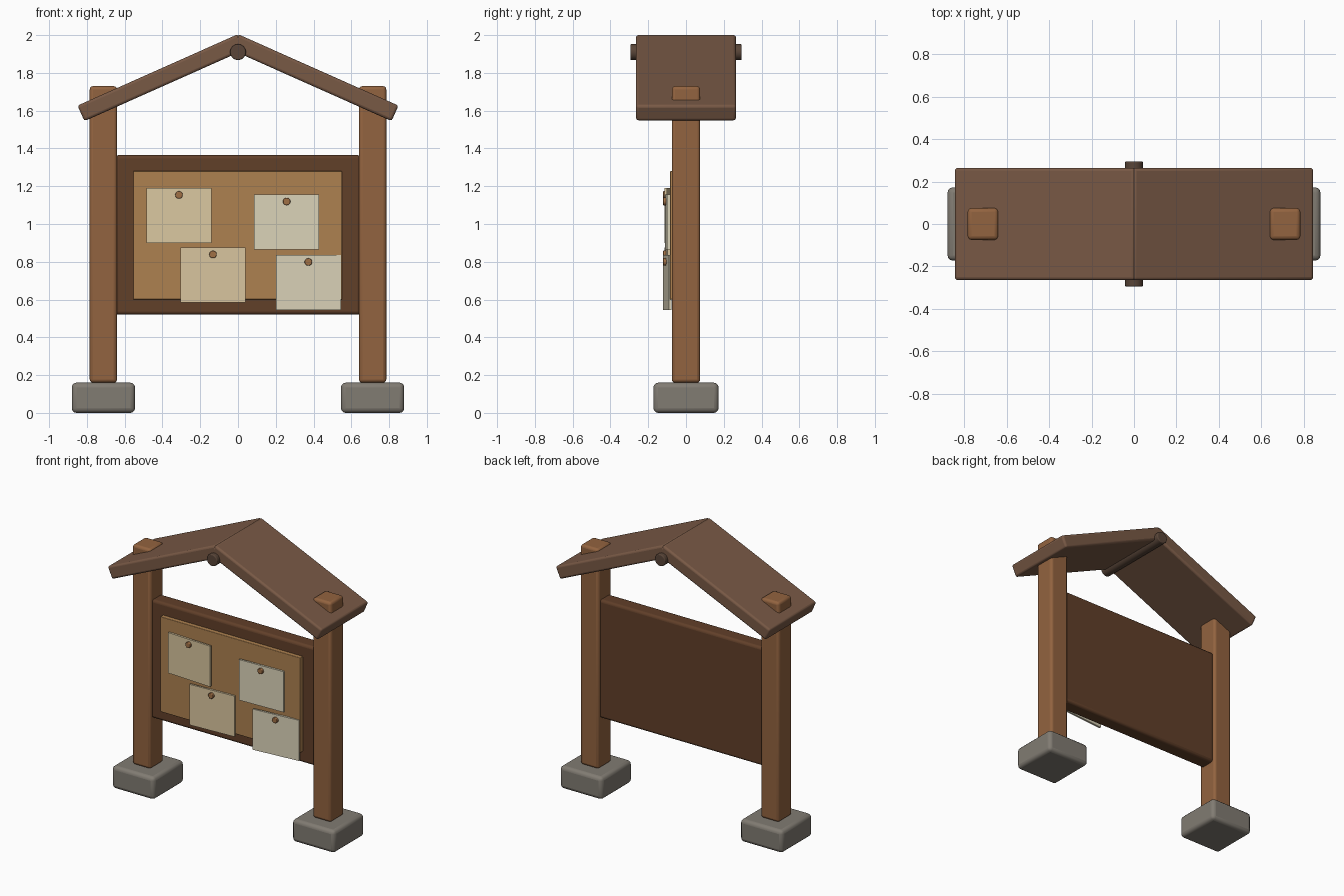
import bpy
from math import radians, sin, cos, pi

if "Cube" in bpy.data.objects:
    bpy.data.objects.remove(bpy.data.objects["Cube"])


def material(name, r, g, b):
    m = bpy.data.materials.new(name)
    m.diffuse_color = (r, g, b, 1)
    m.use_nodes = True
    m.node_tree.nodes["Principled BSDF"].inputs["Base Color"].default_value = m.diffuse_color
    return m


STONE = material("stone", 0.22, 0.20, 0.17)
POST = material("post_wood", 0.29, 0.125, 0.05)
DARK = material("dark_wood", 0.12, 0.05, 0.022)
CORK = material("cork", 0.42, 0.22, 0.08)
ROOF = material("roof_wood", 0.19, 0.10, 0.06)
RIDGE = material("ridge_wood", 0.10, 0.06, 0.04)
PIN = material("pin_copper", 0.35, 0.16, 0.06)
CREAM = material("cream_paper", 0.70, 0.57, 0.35)
PALE = material("pale_paper", 0.72, 0.66, 0.49)


def finish(obj, name, mat, bevel):
    obj.name = name
    obj.data.materials.append(mat)
    if bevel:
        mod = obj.modifiers.new("bevel", "BEVEL")
        mod.width = bevel
        mod.segments = 3
        mod.limit_method = "ANGLE"
        mod.angle_limit = radians(40)
    bpy.ops.object.shade_smooth_by_angle(angle=radians(35))
    return obj


def box(name, centre, size, mat, bevel=0.0, rot=(0, 0, 0)):
    bpy.ops.mesh.primitive_cube_add(size=1)
    obj = bpy.context.object
    obj.scale = size
    bpy.ops.object.transform_apply(location=False, rotation=False, scale=True)
    obj.location = centre
    obj.rotation_euler = rot
    return finish(obj, name, mat, bevel)


def rod(name, centre, radius, length, mat, bevel=0.0, sides=24):
    # Cylinder lying along y
    bpy.ops.mesh.primitive_cylinder_add(vertices=sides, radius=radius, depth=length,
                                        location=centre, rotation=(pi / 2, 0, 0))
    return finish(bpy.context.object, name, mat, bevel)


# Feet, posts and roof slopes, mirrored left and right
PITCH = radians(24)
APEX, LENGTH, THICK = 2.005, 0.93, 0.09
for side, s in (("left", -1), ("right", 1)):
    box(side + "_foot", (s * 0.7125, 0, 0.08), (0.335, 0.345, 0.16), STONE, 0.025)
    box(side + "_post", (s * 0.7125, 0, 0.945), (0.145, 0.15, 1.57), POST, 0.018)
    cx = cos(PITCH) * LENGTH / 2 - sin(PITCH) * THICK / 2
    cz = APEX - sin(PITCH) * LENGTH / 2 - cos(PITCH) * THICK / 2
    box(side + "_roof_slope", (s * cx, 0, cz), (LENGTH, 0.53, THICK), ROOF, 0.014,
        (0, s * PITCH, 0))

# Ridge pole under the peak
rod("ridge_pole", (0, 0, 1.91), 0.042, 0.59, RIDGE, 0.006)

# Back board and cork panel
box("back_board", (0, 0, 0.9425), (1.30, 0.11, 0.845), DARK, 0.018)
box("cork_panel", (-0.002, -0.065, 0.94), (1.105, 0.04, 0.68), CORK, 0.004)

# Pinned notices: centre x, top z, yaw in degrees, paper colour
notices = [(-0.3125, 1.19, -3, CREAM), (0.2575, 1.155, 2, PALE),
           (-0.1325, 0.875, 3, CREAM), (0.3725, 0.835, 5, PALE)]
for i, (x, top, yaw, mat) in enumerate(notices, 1):
    box(f"notice_{i}", (x, -0.099, top - 0.145), (0.345, 0.014, 0.29), mat, 0,
        (0, 0, radians(yaw)))
    rod(f"pin_{i}", (x, -0.107, top - 0.036), 0.02, 0.03, PIN, 0.004, 16)
